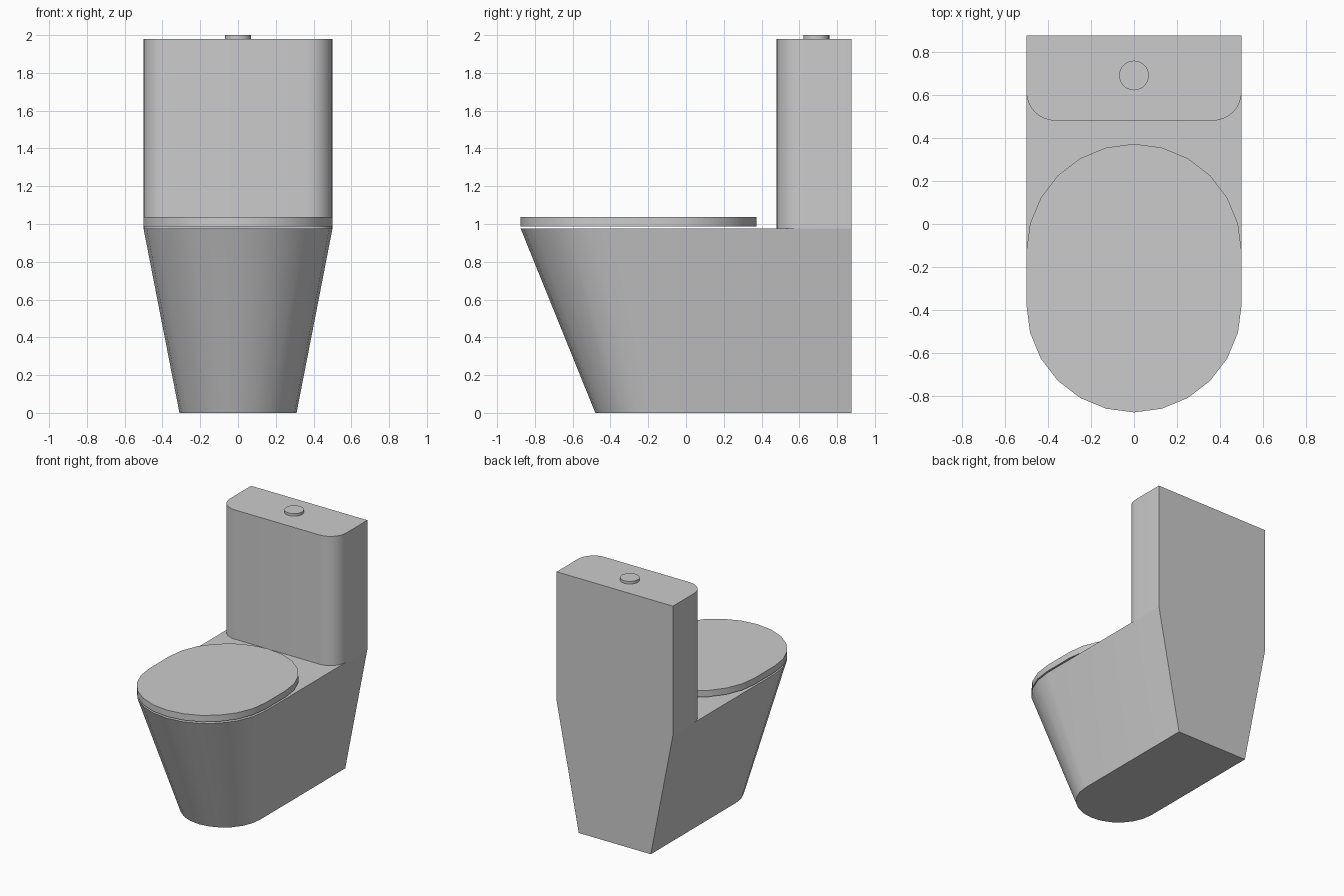
import bpy, bmesh, math

if "Cube" in bpy.data.objects:
    bpy.data.objects.remove(bpy.data.objects["Cube"])

ceramic = bpy.data.materials.new("grey_ceramic")
ceramic.diffuse_color = (0.6, 0.6, 0.6, 1)
ceramic.use_nodes = True
ceramic.node_tree.nodes["Principled BSDF"].inputs["Base Color"].default_value = ceramic.diffuse_color


def arc(cx, cy, r, start, end, steps):
    """Points on an arc, angles in degrees."""
    angles = [math.radians(start + (end - start) * i / steps) for i in range(steps + 1)]
    return [(cx + r * math.cos(a), cy + r * math.sin(a)) for a in angles]


def loft(name, lower, upper, z0, z1, bottom=True, angle=30):
    """Solid between two outlines with matching, counter-clockwise points."""
    bm = bmesh.new()
    lo = [bm.verts.new((x, y, z0)) for x, y in lower]
    hi = [bm.verts.new((x, y, z1)) for x, y in upper]
    n = len(lo)
    for i in range(n):
        j = (i + 1) % n
        bm.faces.new((lo[i], lo[j], hi[j], hi[i]))
    bm.faces.new(hi)
    if bottom:
        bm.faces.new(lo[::-1])
    mesh = bpy.data.meshes.new(name)
    bm.to_mesh(mesh)
    bm.free()
    mesh.materials.append(ceramic)
    obj = bpy.data.objects.new(name, mesh)
    bpy.context.collection.objects.link(obj)
    bpy.ops.object.select_all(action='DESELECT')
    obj.select_set(True)
    bpy.context.view_layer.objects.active = obj
    bpy.ops.object.shade_smooth_by_angle(angle=math.radians(angle))
    return obj


BACK, W = 0.875, 0.5
RIM_Z = 0.975


def bowl_outline(r, front):
    """Straight back and sides with a half-round front."""
    return arc(0, front + r, r, 180, 360, 12) + [(r, BACK), (-r, BACK)]


# Pedestal bowl, tapering to the floor
loft("bowl", bowl_outline(0.31, -0.48), bowl_outline(W, -0.875), 0, RIM_Z)

# Lid, hovering just above the rim, round at both ends
lid = arc(0, -0.375, W, 180, 360, 12) + arc(0, -0.128, W, 0, 180, 12)
loft("lid", lid, lid, 0.988, 1.038)

# Cistern with rounded front corners, open where it meets the bowl
R = 0.135
tank = (arc(-W + R, 0.48 + R, R, 180, 270, 8) + arc(W - R, 0.48 + R, R, 270, 360, 8)
        + [(W, BACK), (-W, BACK)])
loft("cistern", tank, tank, RIM_Z, 1.98, bottom=False)

# Flush button
button = arc(0, 0.69, 0.069, 0, 345, 23)
loft("flush_button", button, button, 1.98, 2.0, bottom=False)
